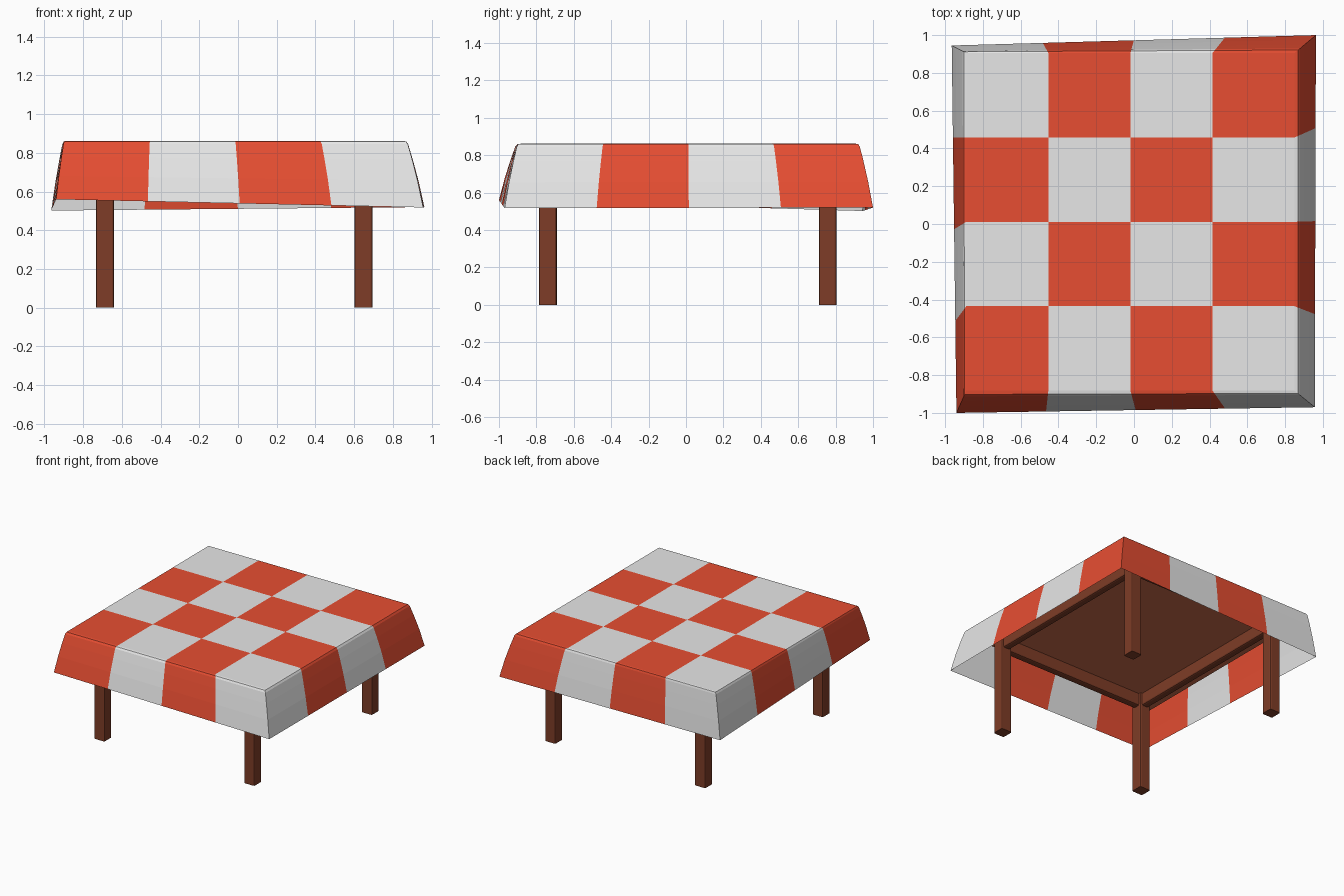
import bpy, bmesh
from mathutils import Vector

cube = bpy.data.objects.get("Cube")
if cube:
    bpy.data.objects.remove(cube, do_unlink=True)


def material(name, rgb):
    mat = bpy.data.materials.new(name)
    mat.use_nodes = True
    color = (*rgb, 1)
    mat.diffuse_color = color
    mat.node_tree.nodes["Principled BSDF"].inputs["Base Color"].default_value = color
    return mat


red = material("cloth red", (0.8, 0.076, 0.032))
white = material("cloth white", (0.8, 0.8, 0.8))
wood = material("brown wood", (0.21, 0.046, 0.02))
light_wood = material("light wood", (0.58, 0.15, 0.07))


def finish(name, bm, mats):
    mesh = bpy.data.meshes.new(name)
    bm.to_mesh(mesh)
    bm.free()
    for mat in mats:
        mesh.materials.append(mat)
    obj = bpy.data.objects.new(name, mesh)
    bpy.context.collection.objects.link(obj)
    return obj


def beam(name, low, high, bevel, mat=wood):
    """Wooden block between two corners, its long edges softened."""
    low, high = Vector(low), Vector(high)
    size = high - low
    bm = bmesh.new()
    bmesh.ops.create_cube(bm, size=1)
    for v in bm.verts:
        v.co = (low + high) / 2 + v.co * size
    long_edges = [e for e in bm.edges if e.calc_length() > max(size) * 0.99]
    bmesh.ops.bevel(bm, geom=long_edges, offset=bevel, segments=2,
                    profile=0.5, affect="EDGES")
    return finish(name, bm, [mat])


# Tablecloth: flat top and four curved, slightly uneven hanging sides
TILES = 4
TOP_Z = 0.862
top_corners = [Vector(c) for c in ((-0.888, -0.882, TOP_Z), (0.85, -0.882, TOP_Z),
                                   (0.85, 0.905, TOP_Z), (-0.888, 0.905, TOP_Z))]
hem_corners = [Vector(c) for c in ((-0.94, -1.0, 0.56), (0.957, -0.97, 0.518),
                                   (0.963, 1.0, 0.52), (-0.965, 0.945, 0.502))]
# Drape profile: share of the outward spread, share of the drop
drape = [(0, 0), (0.17, 0.008), (0.26, 0.05), (0.46, 0.27), (0.73, 0.6), (1, 1)]


def blend(corners, i, j):
    u, v = i / TILES, j / TILES
    a, b, c, d = corners
    return a.lerp(b, u).lerp(d.lerp(c, u), v)


bm = bmesh.new()
grid = {(i, j): bm.verts.new(blend(top_corners, i, j))
        for i in range(TILES + 1) for j in range(TILES + 1)}
for i in range(TILES):
    for j in range(TILES):
        face = bm.faces.new([grid[i, j], grid[i + 1, j],
                             grid[i + 1, j + 1], grid[i, j + 1]])
        face.material_index = (i + j) % 2

N = TILES
rim = ([(k, 0) for k in range(N)] + [(N, k) for k in range(N)]
       + [(N - k, N) for k in range(N)] + [(0, N - k) for k in range(N)])
upper = [grid[p] for p in rim]
for out, down in drape[1:]:
    lower = []
    for i, j in rim:
        a, b = blend(top_corners, i, j), blend(hem_corners, i, j)
        p = a.lerp(b, out)
        p.z = a.z + (b.z - a.z) * down
        lower.append(bm.verts.new(p))
    for k in range(len(rim)):
        n = (k + 1) % len(rim)
        face = bm.faces.new([lower[k], lower[n], upper[n], upper[k]])
        # each hanging tile keeps the colour of the top tile beside it
        i = min(rim[k][0], rim[n][0], N - 1)
        j = min(rim[k][1], rim[n][1], N - 1)
        face.material_index = (i + j) % 2
    upper = lower
finish("tablecloth", bm, [red, white])

# Table under the cloth
CX, CY = -0.02, 0.01
LEG_X, LEG_Y, LEG = 0.668, 0.748, 0.047
beam("table_top", (-0.87, -0.87, 0.8), (0.835, 0.89, 0.85), 0.01, light_wood)
for sx, side in ((-1, "right"), (1, "left")):
    x = CX + sx * LEG_X
    for sy, end in ((-1, "front"), (1, "back")):
        y = CY + sy * LEG_Y
        beam(f"{end}_{side}_leg", (x - LEG, y - LEG, 0), (x + LEG, y + LEG, 0.82), 0.01)
    beam(f"{side}_rail", (x - 0.03, CY - LEG_Y, 0.7), (x + 0.03, CY + LEG_Y, 0.81), 0.012)
for sy, end in ((-1, "front"), (1, "back")):
    y = CY + sy * LEG_Y
    beam(f"{end}_rail", (CX - LEG_X, y - 0.03, 0.7), (CX + LEG_X, y + 0.03, 0.81), 0.012)
